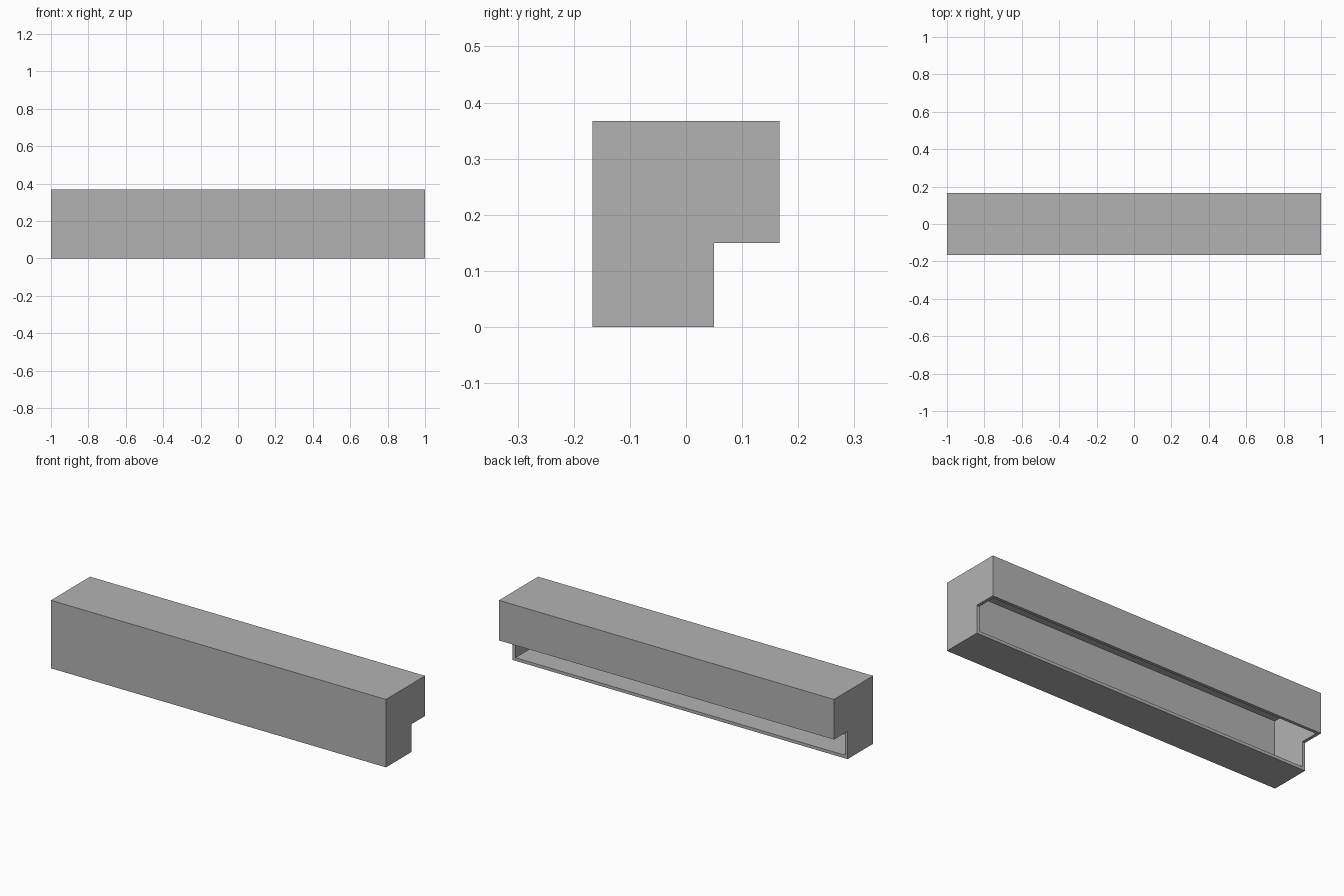
import bpy
import bmesh

cube = bpy.data.objects.get("Cube")
if cube:
    bpy.data.objects.remove(cube, do_unlink=True)

U = 1 / 60            # wall thickness, the unit of every dimension
HALF = 60 * U         # half of the length

grey = bpy.data.materials.new("plain grey")
grey.use_nodes = True
colour = (0.45, 0.45, 0.45, 1)
grey.diffuse_color = colour
grey.node_tree.nodes["Principled BSDF"].inputs["Base Color"].default_value = colour


def prism(name, profile, half_length):
    """Extrude a (y, z) profile, given in wall units, along x."""
    bm = bmesh.new()
    face = bm.faces.new([bm.verts.new((-half_length, y * U, z * U)) for y, z in profile])
    new = bmesh.ops.extrude_face_region(bm, geom=[face])["geom"]
    moved = [v for v in new if isinstance(v, bmesh.types.BMVert)]
    bmesh.ops.translate(bm, verts=moved, vec=(2 * half_length, 0, 0))
    bmesh.ops.recalc_face_normals(bm, faces=bm.faces)
    mesh = bpy.data.meshes.new(name)
    bm.to_mesh(mesh)
    bm.free()
    mesh.materials.append(grey)
    obj = bpy.data.objects.new(name, mesh)
    bpy.context.collection.objects.link(obj)
    return obj


# Stepped outer body, with the notch along the lower back
housing = prism("housing_shell",
                [(-10, 0), (3, 0), (3, 9), (10, 9), (10, 22), (-10, 22)], HALF)

# Cavity that hollows the body and opens it through the notch
cavity = prism("cavity_cutter", [(-9, 1), (9, 1), (9, 21), (-9, 21)], HALF - U)

cut = housing.modifiers.new("hollow", 'BOOLEAN')
cut.operation = 'DIFFERENCE'
cut.solver = 'EXACT'
cut.object = cavity

bpy.context.view_layer.objects.active = housing
housing.select_set(True)
bpy.ops.object.modifier_apply(modifier=cut.name)
bpy.data.objects.remove(cavity, do_unlink=True)
